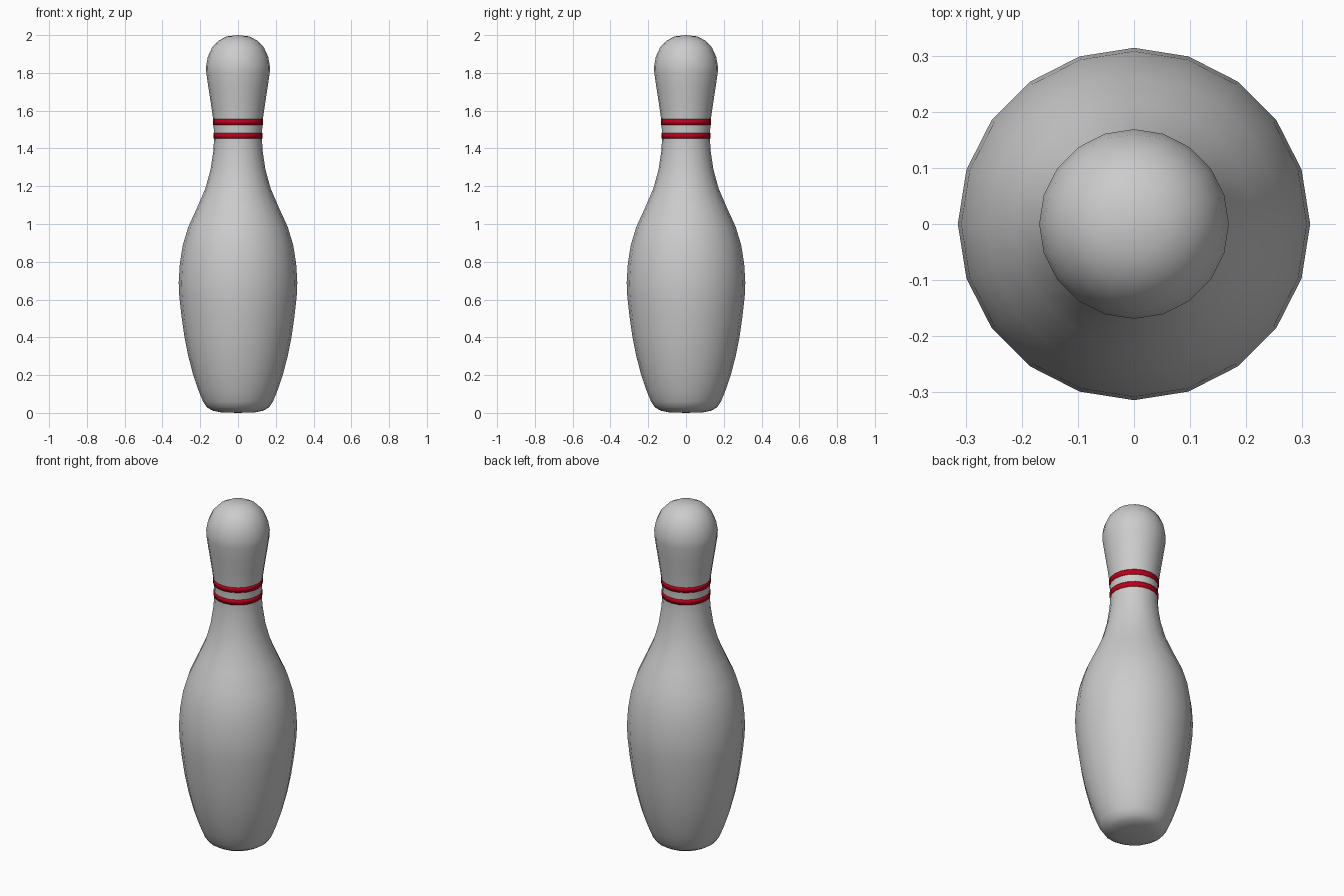
import bpy, bmesh
from math import cos, sin, tau

if "Cube" in bpy.data.objects:
    bpy.data.objects.remove(bpy.data.objects["Cube"])

SIDES = 20


def lathe(name, profile, color=None):
    """Turn a (radius, height) profile around the z axis."""
    bm = bmesh.new()
    rings = []
    for r, z in profile:
        if r == 0:
            rings.append([bm.verts.new((0, 0, z))] * SIDES)
        else:
            rings.append([bm.verts.new((r * cos(tau * i / SIDES), r * sin(tau * i / SIDES), z))
                          for i in range(SIDES)])
    for a, b in zip(rings, rings[1:]):
        for i in range(SIDES):
            j = (i + 1) % SIDES
            corners = list(dict.fromkeys((a[i], a[j], b[j], b[i])))
            bm.faces.new(corners).smooth = True
    mesh = bpy.data.meshes.new(name)
    bm.to_mesh(mesh)
    bm.free()
    obj = bpy.data.objects.new(name, mesh)
    bpy.context.collection.objects.link(obj)
    if color:
        mat = bpy.data.materials.new(name + "_paint")
        mat.diffuse_color = color
        mat.use_nodes = True
        mat.node_tree.nodes["Principled BSDF"].inputs["Base Color"].default_value = mat.diffuse_color
        mesh.materials.append(mat)
    return obj


# Pin body: base, belly, neck and rounded head
lathe("pin_body", [
    (0, 0), (0.09, 0.003), (0.135, 0.012), (0.165, 0.03), (0.185, 0.06),
    (0.21, 0.12), (0.237, 0.20), (0.263, 0.30), (0.283, 0.40), (0.299, 0.51),
    (0.311, 0.62), (0.314, 0.69), (0.308, 0.79), (0.292, 0.89), (0.263, 0.985),
    (0.215, 1.09), (0.172, 1.19), (0.145, 1.29), (0.130, 1.39), (0.127, 1.45),
    (0.128, 1.50), (0.131, 1.55), (0.143, 1.635), (0.157, 1.725), (0.168, 1.80),
    (0.169, 1.835), (0.160, 1.885), (0.137, 1.935), (0.104, 1.97),
    (0.06, 1.993), (0, 2.0)])

# Two painted neck bands
for label, low, high, r in (("lower", 1.452, 1.482, 0.1295), ("upper", 1.525, 1.555, 0.132)):
    lathe(label + "_neck_band", [(r - 0.004, low), (r, low), (r + 0.001, high), (r - 0.003, high)],
          (0.5, 0.0, 0.01, 1))
